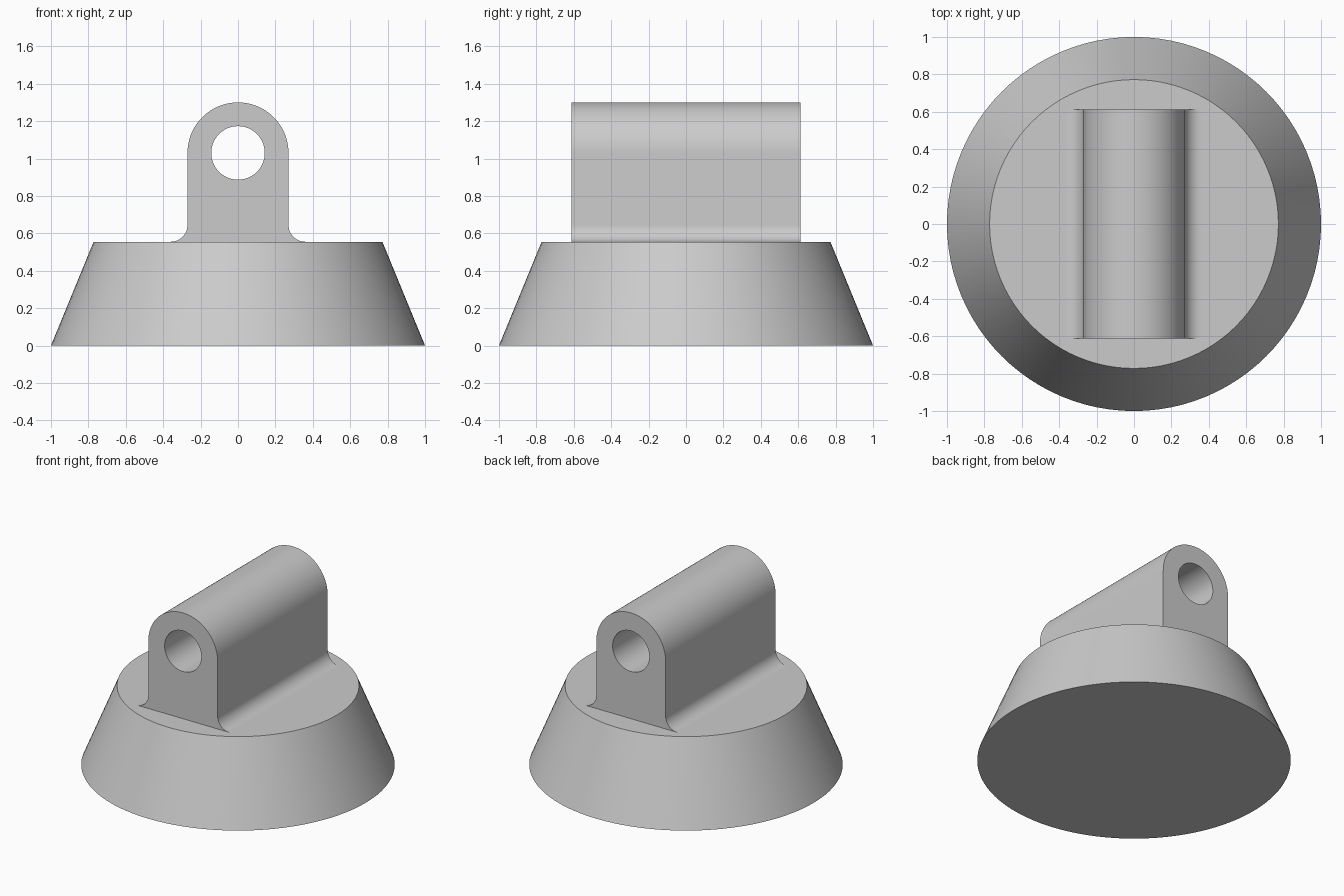
import bpy, bmesh
from math import sin, cos, pi, radians
from mathutils import Vector

if "Cube" in bpy.data.objects:
    bpy.data.objects.remove(bpy.data.objects["Cube"])

BASE_TOP = 0.555
HALF_WIDTH, HALF_LENGTH = 0.27, 0.612
EYE_Z, EYE_RADIUS = 1.03, 0.143
FILLET = 0.09

grey = bpy.data.materials.new("plain grey")
grey.use_nodes = True
colour = (0.6, 0.6, 0.6, 1)
grey.diffuse_color = colour
grey.node_tree.nodes["Principled BSDF"].inputs["Base Color"].default_value = colour


def finish(bm, name):
    bmesh.ops.recalc_face_normals(bm, faces=bm.faces)
    mesh = bpy.data.meshes.new(name)
    bm.to_mesh(mesh)
    bm.free()
    mesh.materials.append(grey)
    obj = bpy.data.objects.new(name, mesh)
    bpy.context.collection.objects.link(obj)
    bpy.ops.object.select_all(action='DESELECT')
    obj.select_set(True)
    bpy.context.view_layer.objects.active = obj
    bpy.ops.object.shade_smooth_by_angle(angle=radians(30))
    return obj


def arc(cx, cz, radius, start, end, steps):
    angles = [start + (end - start) * i / steps for i in range(steps + 1)]
    return [(cx + radius * cos(a), cz + radius * sin(a)) for a in angles]


def add_loop(bm, points):
    verts = [bm.verts.new((x, -HALF_LENGTH, z)) for x, z in points]
    return [bm.edges.new((v, verts[i - 1])) for i, v in enumerate(verts)]


# Tapered round base
bm = bmesh.new()
bmesh.ops.create_cone(bm, cap_ends=True, segments=96, radius1=1, radius2=0.772,
                      depth=BASE_TOP)
bmesh.ops.translate(bm, verts=bm.verts, vec=(0, 0, BASE_TOP / 2))
finish(bm, "tapered_base")

# Arched lug profile with flared feet, sunk a little into the base
foot_x, foot_z = HALF_WIDTH + FILLET, BASE_TOP + FILLET
outline = [(foot_x, BASE_TOP - 0.03)]
outline += arc(foot_x, foot_z, FILLET, 1.5 * pi, pi, 12)
outline += arc(0, EYE_Z, HALF_WIDTH, 0, pi, 48)
outline += arc(-foot_x, foot_z, FILLET, 0, -0.5 * pi, 12)
outline += [(-foot_x, BASE_TOP - 0.03)]
eye = arc(0, EYE_Z, EYE_RADIUS, 0, 2 * pi, 64)[:-1]

# Fill the profile around the eye and extrude it along the lug
bm = bmesh.new()
edges = add_loop(bm, outline) + add_loop(bm, eye)
bmesh.ops.triangle_fill(bm, edges=edges, use_beauty=True, normal=Vector((0, -1, 0)))
extruded = bmesh.ops.extrude_face_region(bm, geom=bm.faces[:], use_keep_orig=True)
moved = [g for g in extruded["geom"] if isinstance(g, bmesh.types.BMVert)]
bmesh.ops.translate(bm, verts=moved, vec=(0, 2 * HALF_LENGTH, 0))
finish(bm, "pierced_lug")
